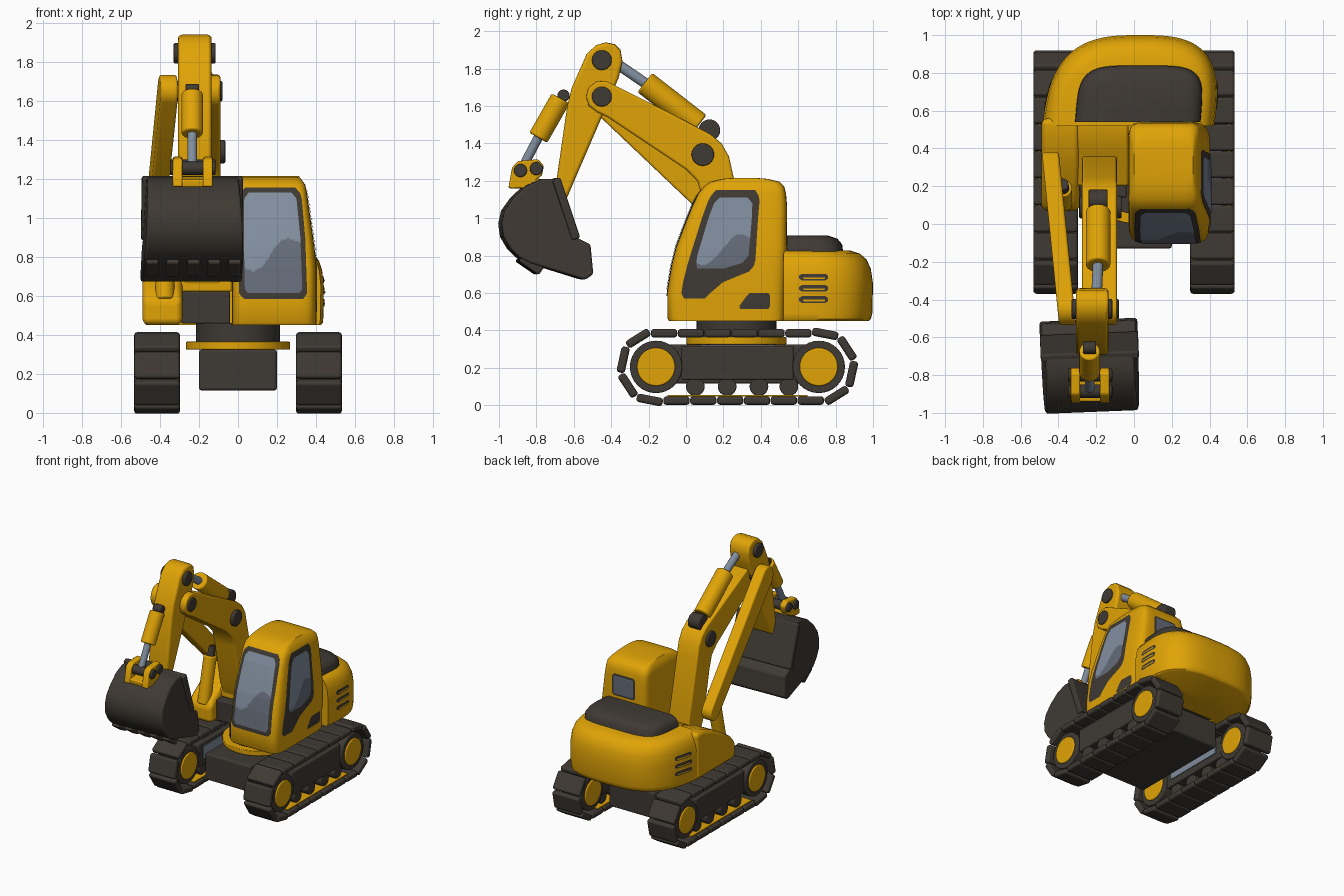
import bpy, bmesh, math
from mathutils import Vector, Matrix

if "Cube" in bpy.data.objects:
    bpy.data.objects.remove(bpy.data.objects["Cube"])


def material(name, rgb):
    m = bpy.data.materials.new(name)
    m.diffuse_color = (*rgb, 1)
    m.use_nodes = True
    m.node_tree.nodes["Principled BSDF"].inputs["Base Color"].default_value = m.diffuse_color
    return m


YELLOW = material("yellow paint", (0.75, 0.37, 0.002))
DARK = material("dark rubber", (0.049, 0.041, 0.033))
GLASS = material("light glass", (0.22, 0.27, 0.345))
SHADE = material("deep glass", (0.13, 0.15, 0.19))
STEEL = material("steel", (0.22, 0.27, 0.34))


def finish(name, bm, mats, bevel=0.0):
    bmesh.ops.recalc_face_normals(bm, faces=bm.faces)
    me = bpy.data.meshes.new(name)
    bm.to_mesh(me)
    bm.free()
    ob = bpy.data.objects.new(name, me)
    bpy.context.collection.objects.link(ob)
    for m in mats:
        me.materials.append(m)
    if bevel:
        me.shade_smooth()
        mod = ob.modifiers.new("round", 'BEVEL')
        mod.width, mod.segments = bevel, 3
        mod.limit_method, mod.angle_limit = 'ANGLE', math.radians(40)
        mod.harden_normals = True
    else:
        bpy.ops.object.select_all(action='DESELECT')
        ob.select_set(True)
        bpy.context.view_layer.objects.active = ob
        bpy.ops.object.shade_smooth_by_angle(angle=math.radians(40))
    return ob


def boxes(name, mat, items, bevel=0.01):
    """items: (centre, size, tilt about x)"""
    bm = bmesh.new()
    for c, s, a in items:
        bmesh.ops.create_cube(bm, size=1, matrix=Matrix.Translation(c)
                              @ Matrix.Rotation(a, 4, 'X') @ Matrix.Diagonal((*s, 1)))
    return finish(name, bm, [mat], bevel)


def rod(name, mat, p, q, r, bevel=0.0):
    p, q = Vector(p), Vector(q)
    d = q - p
    bm = bmesh.new()
    bmesh.ops.create_cone(bm, cap_ends=True, segments=32, radius1=r, radius2=r, depth=d.length,
                          matrix=Matrix.Translation((p + q) / 2) @ d.to_track_quat('Z', 'Y').to_matrix().to_4x4())
    return finish(name, bm, [mat], bevel)


def pin(name, mat, y, z, r, x0, x1, bevel=0.008):
    return rod(name, mat, (x0, y, z), (x1, y, z), r, bevel)


def prism(name, mat, pts, x0, x1, bevel=0.015, lean=0.0, flare=0.0):
    """side profile (y, z) extruded across x; lean slides x along y, flare widens downwards"""
    bm = bmesh.new()
    a, b = [[bm.verts.new((x + lean * y + (x - (x0 + x1) / 2) * flare * (1 - z), y, z)) for y, z in pts]
            for x in (x0, x1)]
    bm.faces.new(a)
    bm.faces.new(b[::-1])
    for i in range(len(pts)):
        j = (i + 1) % len(pts)
        bm.faces.new((a[i], b[i], b[j], a[j]))
    return finish(name, bm, [mat], bevel)


def capsule(p, q, rp, rq, n=10):
    """rounded bar outline between two pivots"""
    t = math.atan2(q[1] - p[1], q[0] - p[0])
    pts = []
    for c, r, s in ((p, rp, t + math.pi / 2), (q, rq, t - math.pi / 2)):
        pts += [(c[0] + r * math.cos(s + math.pi * i / n), c[1] + r * math.sin(s + math.pi * i / n))
                for i in range(n + 1)]
    return pts


def lerp(table, z):
    """linear lookup in rows whose first entry is height"""
    for r0, r1 in zip(table, table[1:]):
        if z <= r1[0]:
            k = max(0, (z - r0[0]) / (r1[0] - r0[0]))
            return [u + (v - u) * k for u, v in zip(r0[1:], r1[1:])]
    return list(table[-1][1:])


def loft(name, mat, table, n, half=False, lean=0.0, segs=96):
    """stack of rounded-box rings; table rows: z, centre x, centre y, half x, half y"""
    bm = bmesh.new()
    rings = []
    for z, cx, cy, a, b in table:
        ring = []
        for i in range(segs + (1 if half else 0)):
            t = (math.pi if half else 2 * math.pi) * i / segs
            c, s = math.cos(t), math.sin(t)
            dy = b * math.copysign(abs(s) ** (2 / n), s)
            ring.append(bm.verts.new((cx + a * math.copysign(abs(c) ** (2 / n), c) + lean * dy, cy + dy, z)))
        rings.append(ring)
    for lo, hi in zip(rings, rings[1:]):
        for i in range(len(lo)):
            j = (i + 1) % len(lo)
            bm.faces.new((lo[i], lo[j], hi[j], hi[i]))
    bm.faces.new(rings[0][::-1])
    bm.faces.new(rings[-1])
    return finish(name, bm, [mat])


def panel(name, mats, rows, table, n, side, off=0.004, wave=None, lean=0.0):
    """thin plate following a lofted body; rows: z, low, high; side: front, back, left, right"""
    bm = bmesh.new()
    grid = []
    nz, nu = (60, 36) if wave else (20, 14)
    for k in range(nz + 1):
        z = rows[0][0] + (rows[-1][0] - rows[0][0]) * k / nz
        lo, hi = lerp(rows, z)
        cx, cy, a, b = lerp(table, z)
        line = []
        for i in range(nu + 1):
            u = lo + (hi - lo) * i / nu
            if side in ('left', 'right'):
                w = (a * max(0, 1 - abs((u - cy) / b) ** n) ** (1 / n) + off) * (1 if side == 'right' else -1)
                line.append(bm.verts.new((cx + w + lean * (u - cy), u, z)))
            else:
                w = (b * max(0, 1 - abs((u - cx) / a) ** n) ** (1 / n) + off) * (1 if side == 'back' else -1)
                line.append(bm.verts.new((u, cy + w, z)))
        grid.append(line)
    for r0, r1 in zip(grid, grid[1:]):
        for i in range(nu):
            face = bm.faces.new((r0[i], r0[i + 1], r1[i + 1], r1[i]))
            # reflection boundary climbs across the pane
            k = i / nu
            if wave and face.calc_center_median().z < wave + 0.16 * (k - 0.5) - 0.04 * math.sin(k * 7):
                face.material_index = 1
    return finish(name, bm, mats)


# Crawler tracks, one per side
R, Y0, Y1, ZC = 0.18, -0.16, 0.71, 0.205
L = Y1 - Y0
PERIM = 2 * L + 2 * math.pi * R


def track_point(s):
    if s < L:
        return Y0 + s, ZC + R, 0
    s -= L
    if s < math.pi * R:
        return Y1 + R * math.sin(s / R), ZC + R * math.cos(s / R), -s / R
    s -= math.pi * R
    if s < L:
        return Y1 - s, ZC - R, math.pi
    a = (s - L) / R
    return Y0 - R * math.sin(a), ZC - R * math.cos(a), math.pi - a


for tag, s in (("right", 1), ("left", -1)):
    pads = []
    for i in range(20):
        y, z, a = track_point(PERIM * (i + 0.3) / 20)
        pads.append(((s * 0.415, y, z), (0.235, 0.141, 0.045), a))
    boxes(tag + "_track_pads", DARK, pads, 0.016)
    for end, y in (("front", Y0), ("rear", Y1)):
        pin(f"{tag}_{end}_wheel", DARK, y, ZC, 0.14, s * 0.32, s * 0.505)
        pin(f"{tag}_{end}_hub", YELLOW, y, ZC, 0.102, s * 0.31, s * 0.515)
    boxes(tag + "_track_frame", DARK, [((s * 0.41, 0.275, 0.225), (0.17, 0.6, 0.18), 0)])
    boxes(tag + "_frame_plate", STEEL, [((s * 0.323, 0.275, 0.235), (0.008, 0.5, 0.1), 0),
                                        ((s * 0.41, 0.275, 0.317), (0.1, 0.4, 0.008), 0)], 0)
    for y in (0.05, 0.22, 0.39, 0.55):
        pin(tag + "_roller", DARK, y, 0.1, 0.05, s * 0.34, s * 0.49)
    boxes(tag + "_lower_guide", YELLOW, [((s * 0.41, 0.275, 0.05), (0.19, 0.75, 0.008), 0)], 0)

# Undercarriage and slewing ring
boxes("undercarriage", DARK, [((0, 0.275, 0.22), (0.4, 0.81, 0.21), 0)], 0.015)
rod("slew_ring", YELLOW, (0, 0.27, 0.325), (0, 0.27, 0.365), 0.268, 0.006)
rod("turntable", DARK, (0, 0.27, 0.36), (0, 0.27, 0.46), 0.215)

# Rear counterweight, hood and vents
SKEW = 0.13
REAR = [(0.45, -0.03, 0.52, 0.44, 0.455), (0.46, -0.03, 0.52, 0.45, 0.468), (0.49, -0.03, 0.52, 0.453, 0.476),
        (0.65, -0.03, 0.52, 0.455, 0.48), (0.73, -0.03, 0.52, 0.447, 0.468), (0.78, -0.03, 0.52, 0.432, 0.445),
        (0.81, -0.03, 0.52, 0.41, 0.41), (0.828, -0.03, 0.52, 0.37, 0.355)]
loft("counterweight", YELLOW, REAR, 3, True, SKEW)
loft("engine_hood", DARK, [(0.78, 0.02, 0.54, 0.335, 0.305), (0.86, 0.02, 0.54, 0.33, 0.295),
                           (0.89, 0.02, 0.54, 0.31, 0.27), (0.907, 0.02, 0.54, 0.275, 0.22)], 4.5, True, 0.08)
for side in ("left", "right"):
    for z in (0.565, 0.625, 0.685):
        panel(side + "_vent", [DARK], [(z - 0.018, 0.62, 0.745), (z - 0.008, 0.605, 0.76),
                                       (z + 0.008, 0.605, 0.76), (z + 0.018, 0.62, 0.745)],
              REAR, 3, side, 0.004, None, SKEW)
        panel(side + "_vent_slat", [YELLOW], [(z - 0.01, 0.63, 0.74), (z - 0.001, 0.625, 0.745)],
              REAR, 3, side, 0.008, None, SKEW)

# Left tank and boom seat
prism("left_tank", YELLOW, [(0.07, 0.45), (0.56, 0.45), (0.56, 0.82), (0.46, 0.81), (0.34, 0.765), (0.22, 0.7),
                            (0.12, 0.635), (0.07, 0.58)], -0.49, -0.285, 0.035)
boxes("boom_seat", DARK, [((-0.165, 0.33, 0.54), (0.25, 0.38, 0.165), 0)])
prism("boom_seat_cover", YELLOW, [(0.2, 0.62), (0.55, 0.62), (0.55, 0.82), (0.46, 0.81), (0.38, 0.77), (0.2, 0.69)],
      -0.3, -0.03)

# Cab with windows
SIDES = [(0.45, -0.09, 0.52), (0.465, -0.1, 0.53), (0.6, -0.1, 0.53), (0.75, -0.075, 0.535), (0.85, -0.05, 0.54),
         (0.97, -0.005, 0.54), (1.07, 0.035, 0.54), (1.13, 0.065, 0.535), (1.17, 0.095, 0.525), (1.195, 0.13, 0.5),
         (1.21, 0.19, 0.44), (1.215, 0.25, 0.38)]
CAB = []
for z, f, b in SIDES:
    right = 0.402 - 0.055 * max(0, (z - 0.78) / 0.4) - 0.6 * max(0, z - 1.165)
    left = -0.03 + 0.6 * max(0, z - 1.165)
    CAB.append((z, (left + right) / 2, (f + b) / 2, (right - left) / 2, (b - f) / 2))
loft("cab", YELLOW, CAB, 8)
panel("windshield_frame", [DARK], [(0.585, 0.03, 0.335), (0.605, 0.005, 0.355), (0.9, 0.003, 0.345),
                                   (1.12, 0.005, 0.325), (1.155, 0.035, 0.295)], CAB, 8, 'front')
panel("windshield", [GLASS, SHADE], [(0.615, 0.05, 0.315), (0.635, 0.035, 0.33), (0.9, 0.03, 0.32),
                                     (1.1, 0.032, 0.3), (1.13, 0.055, 0.275)], CAB, 8, 'front', 0.008, 0.82)
panel("door_window_frame", [DARK], [(0.57, -0.01, 0.1), (0.6, -0.025, 0.13), (0.66, -0.015, 0.2), (0.72, 0, 0.35),
                                    (0.76, 0.01, 0.37), (1.0, 0.085, 0.385), (1.11, 0.125, 0.395), (1.15, 0.16, 0.37)],
      CAB, 8, 'right')
panel("door_window", [GLASS, SHADE], [(0.73, 0.06, 0.2), (0.76, 0.055, 0.3), (0.8, 0.06, 0.335), (1.0, 0.12, 0.352),
                                      (1.08, 0.15, 0.355), (1.11, 0.18, 0.33)], CAB, 8, 'right', 0.008, 0.84)
panel("side_hatch", [DARK], [(0.515, 0.29, 0.44), (0.53, 0.285, 0.45), (0.585, 0.325, 0.45), (0.6, 0.34, 0.44)],
      CAB, 8, 'right')
panel("rear_window_frame", [DARK], [(0.93, 0.08, 0.25), (0.945, 0.065, 0.265), (1.085, 0.065, 0.265),
                                    (1.1, 0.08, 0.25)], CAB, 8, 'back')
panel("rear_window", [SHADE], [(0.945, 0.08, 0.25), (1.085, 0.08, 0.25)], CAB, 8, 'back', 0.008)

# Boom, side link and lift cylinder
prism("boom", YELLOW, [(-0.535, 1.65), (-0.52, 1.7), (-0.48, 1.73), (-0.43, 1.735), (-0.1, 1.57), (0.13, 1.45),
                       (0.19, 1.4), (0.23, 1.33), (0.25, 1.24), (0.36, 0.75), (0.35, 0.64), (0.22, 0.62), (0.16, 0.75),
                       (0.09, 1.1), (0.06, 1.2), (0.0, 1.26), (-0.42, 1.54), (-0.48, 1.57), (-0.52, 1.6)],
      -0.275, -0.09, 0.015)
prism("side_link", YELLOW, capsule((-0.45, 1.65), (0.315, 0.9), 0.085, 0.068), -0.45, -0.36, 0.015, -0.1)
rod("lift_cylinder", YELLOW, (-0.375, 0.11, 0.58), (-0.375, 0.19, 0.93), 0.048, 0.01)
rod("lift_cylinder_rod", DARK, (-0.375, 0.185, 0.91), (-0.38, 0.21, 1.0), 0.033)
pin("boom_tip_pin", DARK, -0.45, 1.65, 0.053, -0.34, -0.08)
pin("boom_elbow_pin", DARK, 0.09, 1.34, 0.06, -0.29, -0.065)

# Stick and its cylinder
prism("stick", YELLOW, [(-0.43, 1.94), (-0.48, 1.925), (-0.53, 1.88), (-0.61, 1.7), (-0.635, 1.6), (-0.70, 1.15),
                        (-0.69, 1.1), (-0.64, 1.1), (-0.61, 1.17), (-0.36, 1.75), (-0.34, 1.84), (-0.35, 1.9),
                        (-0.38, 1.93)], -0.308, -0.135, 0.02)
pin("stick_top_pin", DARK, -0.45, 1.845, 0.053, -0.33, -0.115)
pin("stick_cylinder_mount", DARK, 0.125, 1.47, 0.058, -0.24, -0.14)
rod("stick_cylinder", YELLOW, (-0.19, 0.07, 1.5), (-0.19, -0.22, 1.725), 0.065, 0.012)
rod("stick_cylinder_rod", STEEL, (-0.19, -0.2, 1.71), (-0.2, -0.42, 1.86), 0.028)

# Bucket cylinder and linkage
pin("bucket_cylinder_mount", DARK, -0.655, 1.655, 0.033, -0.27, -0.2)
rod("bucket_cylinder", YELLOW, (-0.235, -0.67, 1.64), (-0.235, -0.79, 1.43), 0.055, 0.012)
rod("bucket_cylinder_rod", STEEL, (-0.235, -0.78, 1.45), (-0.235, -0.88, 1.26), 0.025)
for x in (-0.31, -0.155):
    prism("bucket_bracket", YELLOW, [(-0.95, 1.16), (-0.93, 1.27), (-0.9, 1.305), (-0.79, 1.315), (-0.76, 1.28),
                                     (-0.77, 1.23), (-0.85, 1.16)], x - 0.025, x + 0.025, 0.01)
for y, z in ((-0.885, 1.255), (-0.8, 1.265)):
    pin("bracket_pin", DARK, y, z, 0.035, -0.35, -0.115)
boxes("bracket_base", YELLOW, [((-0.23, -0.86, 1.185), (0.2, 0.16, 0.04), 0.1)])

# Bucket and teeth, swung slightly to one side
bucket = [
    prism("bucket", DARK, [(-0.7, 1.21), (-0.78, 1.21), (-0.86, 1.175), (-0.93, 1.11), (-0.98, 1.04), (-0.995, 0.97),
                           (-0.985, 0.9), (-0.95, 0.84), (-0.9, 0.79), (-0.84, 0.76), (-0.55, 0.67), (-0.505, 0.7),
                           (-0.52, 0.86), (-0.6, 0.9)], -0.477, 0.012, 0.015, 0, 0.2),
    boxes("bucket_rim", DARK, [((-0.232, -0.65, 1.05), (0.52, 0.045, 0.34), 0.32)], 0.012),
    boxes("bucket_teeth", DARK, [((-0.445 + 0.106 * i, -0.835, 0.755), (0.065, 0.13, 0.055), -0.6)
                                 for i in range(5)], 0.012)]
hinge = Vector((-0.23, -0.75, 0))
for ob in bucket:
    ob.data.transform(Matrix.Translation(hinge) @ Matrix.Rotation(0.04, 4, 'Z') @ Matrix.Translation(-hinge))
